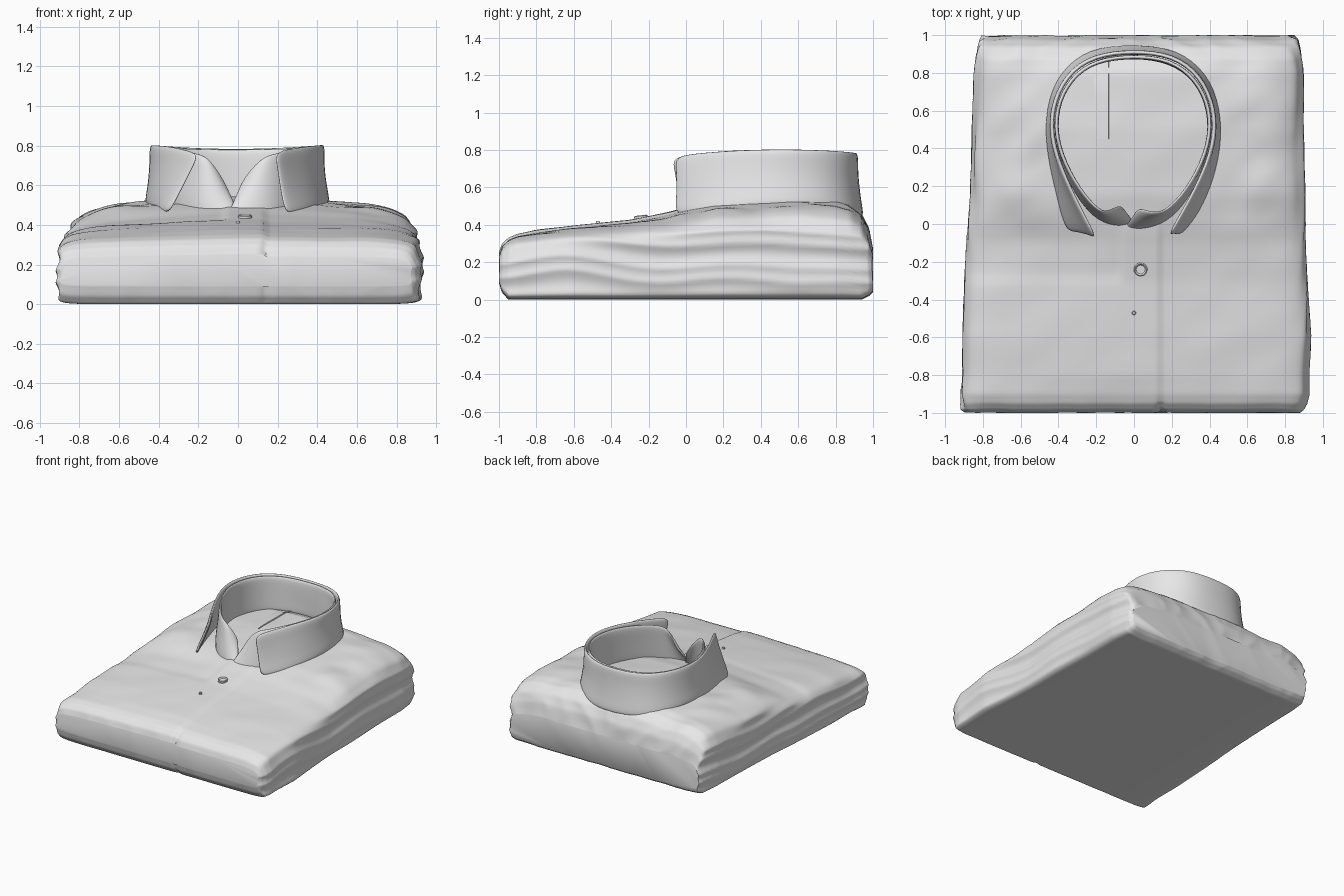
import bpy, math
from mathutils import Vector, noise

if "Cube" in bpy.data.objects:
    bpy.data.objects.remove(bpy.data.objects["Cube"])

cloth = bpy.data.materials.new("light_grey_cloth")
cloth.diffuse_color = (0.8, 0.8, 0.8, 1)
cloth.use_nodes = True
cloth.node_tree.nodes["Principled BSDF"].inputs["Base Color"].default_value = cloth.diffuse_color


def add_mesh(name, verts, faces, sharp=50):
    me = bpy.data.meshes.new(name)
    me.from_pydata(verts, [], faces)
    me.materials.append(cloth)
    me.shade_smooth()
    me.set_sharp_from_angle(angle=math.radians(sharp))
    ob = bpy.data.objects.new(name, me)
    bpy.context.collection.objects.link(ob)
    return ob


def ramp(a, b, t):
    """Smooth 0 to 1 as t goes from a to b (either direction)."""
    t = max(0, min(1, (t - a) / (b - a)))
    return t * t * (3 - 2 * t)


# Folded body stations: y, left width, right width, bottom z, top z, edge drop
STATIONS = [
    (-1.0, .90, .88, .09, .24, .00), (-.985, .92, .90, .04, .285, .00),
    (-.95, .92, .92, .00, .318, .00), (-.9, .92, .93, .00, .338, .00),
    (-.8, .91, .93, .00, .36, .01), (-.6, .91, .94, .00, .385, .01),
    (-.3, .90, .92, .00, .415, .02), (-.1, .89, .91, .00, .455, .04),
    (.0, .88, .91, .00, .485, .05), (.15, .87, .91, .00, .52, .06),
    (.5, .86, .90, .00, .545, .06), (.8, .85, .90, .00, .54, .06),
    (.88, .84, .89, .00, .51, .04), (.94, .83, .88, .00, .46, .03),
    (.98, .82, .87, .02, .38, .02), (1.0, .81, .85, .04, .27, .00)]


def station(y):
    for p, q in zip(STATIONS, STATIONS[1:]):
        if y <= q[0]:
            t = (y - p[0]) / (q[0] - p[0])
            return [u + (v - u) * t for u, v in zip(p, q)]
    return list(STATIONS[-1])


def square(n_top, n_side):
    """Points around a unit square, used as the start of each section."""
    pts = [(-1 + 2 * i / n_top, 1) for i in range(n_top)]
    pts += [(1, 1 - 2 * i / n_side) for i in range(n_side)]
    pts += [(1 - 2 * i / n_top, -1) for i in range(n_top)]
    pts += [(-1, -1 + 2 * i / n_side) for i in range(n_side)]
    return pts


def body_point(a, b, y):
    _, wl, wr, zb, zt, drop = station(y)
    n = 6 if b > 0 else 14
    k = (abs(a) ** n + abs(b) ** n) ** (-1 / n)
    a, b = a * k, b * k
    x = a * (wr if a > 0 else wl)
    z = (zb + zt) / 2 + b * (zt - zb) / 2
    up = ramp(.2, .9, b)
    z -= up * drop * abs(a) ** 1.4
    # soft wrinkles, stronger over the shoulders
    amp = .004 + .018 * ramp(-.3, .2, y) * ramp(.4, .7, abs(a))
    z += up * amp * noise.noise(Vector((x * 3 + y * 2, y * 5 - x * 3, 1)))
    # overlapping front placket and its short side edge
    front = ramp(.1, -.1, y)
    z += up * .012 * front * ramp(.15, .125, x) * ramp(-.6, -.05, x)
    z -= up * .01 * front * ramp(-.33, -.25, y) * ramp(-.05, -.085, x)
    # lengthwise folds on the sides
    side = ramp(.9, 1, abs(a)) * (1 - abs(b) ** 6)
    wob = noise.noise(Vector((y * 1.6, z * 2, a)))
    x -= math.copysign(side * (.006 + .014 * math.sin(34 * z + 2.5 * wob + y)), a)
    # uneven back and front edges
    end = noise.noise(Vector((x * 5, z * 5, 3)))
    y -= .02 * ramp(.8, .97, y) * abs(end)
    y += ramp(-.9, -.97, y) * (.015 * max(0, 1 - abs(x - .14) / .03) + .006 * abs(end))
    return (x, y, max(z, 0))


ROWS = 100
section = square(100, 30)
m = len(section)
verts = [body_point(a, b, -math.cos(math.pi * j / ROWS)) for j in range(ROWS + 1) for a, b in section]
faces = [(j * m + i, j * m + (i + 1) % m, (j + 1) * m + (i + 1) % m, (j + 1) * m + i)
         for j in range(ROWS) for i in range(m)]
faces += [tuple(reversed(range(m))), tuple(ROWS * m + i for i in range(m))]
add_mesh("folded_body", verts, faces)


def collar_strip(name, tops, bottoms, bulge, thick, top_shift, low_shift):
    """Mirrored wall around the neck; the shifts offset its left front end."""
    def both(pts, shift):
        left = [Vector((-x - .01, y, z)) for x, y, z in pts[1:]]
        left[-1] += Vector(shift)
        left[-2] += Vector(shift) / 2
        return [Vector(p) for p in pts[::-1]] + left
    vs, rows, centre = [], 5, Vector((0, .5, 0))
    for t, b in zip(both(tops, top_shift), both(bottoms, low_shift)):
        out = t - centre
        out.z = 0
        out.normalize()
        for r in range(rows):
            f = r / (rows - 1)
            p = t.lerp(b, f) + out * bulge * math.sin(math.pi * f)
            vs.append(p + Vector((1, 1, .8)) * .008 * noise.noise(p * 6))
    cols = len(vs) // rows
    fs = [(c * rows + r, c * rows + r + 1, (c + 1) * rows + r + 1, (c + 1) * rows + r)
          for c in range(cols - 1) for r in range(rows - 1)]
    ob = add_mesh(name, vs, fs, 180)
    mod = ob.modifiers.new("thickness", 'SOLIDIFY')
    mod.thickness, mod.offset = thick, 0
    mod = ob.modifiers.new("soft", 'SUBSURF')
    mod.levels = mod.render_levels = 2


# Turned-down outer collar with two points
collar_strip("collar_leaf",
             [(0, .915, .785), (.2, .895, .79), (.35, .79, .80), (.43, .61, .805), (.425, .42, .805),
              (.345, .22, .80), (.255, .06, .785), (.18, -.07, .765)],
             [(0, .945, .44), (.23, .925, .45), (.385, .80, .49), (.455, .61, .51), (.455, .40, .50),
              (.40, .18, .48), (.32, .03, .46), (.24, -.06, .45)],
             -.01, .025, (0, -.01, 0), (-.10, .02, .01))

# Inner neck band crossing at the front
collar_strip("collar_band",
             [(0, .89, .78), (.19, .87, .785), (.33, .77, .79), (.405, .61, .795), (.40, .42, .795),
              (.31, .22, .785), (.19, .08, .765), (.11, .05, .74), (.02, .09, .62)],
             [(0, .89, .50), (.19, .87, .50), (.33, .77, .50), (.405, .61, .50), (.405, .42, .50),
              (.32, .19, .48), (.20, .03, .45), (.07, -.03, .43), (-.07, -.05, .42)],
             .0, .022, (-.04, .02, 0), (-.04, .03, .01))


# Button: dished disc with a raised rim, and a small stitch knot lower down
def button(name, x, y, z, r, tilt):
    prof = [(r, .0), (r, .014), (r * .85, .018), (r * .65, .010)]
    n, k = 20, len(prof)
    vs = [(p * math.cos(2 * math.pi * i / n), p * math.sin(2 * math.pi * i / n), h)
          for p, h in prof for i in range(n)]
    fs = [(j * n + i, j * n + (i + 1) % n, (j + 1) * n + (i + 1) % n, (j + 1) * n + i)
          for j in range(k - 1) for i in range(n)]
    fs += [tuple(reversed(range(n))), tuple((k - 1) * n + i for i in range(n))]
    ob = add_mesh(name, vs, fs, 40)
    ob.location, ob.rotation_euler = (x, y, z), (tilt, 0, 0)


button("front_button", .035, -.24, .433, .036, .12)
button("lower_stitch", 0, -.47, .402, .011, .08)

# Folded cloth edge visible on the floor inside the neck
fold = [(x, y, body_point(x / .87, 1, y)[2] + dz)
        for y in (.45, .56, .67, .78, .88) for x, dz in ((-.30, -.01), (-.135, .008), (-.13, -.01))]
add_mesh("inner_fold", fold, [(3 * j + i, 3 * j + i + 1, 3 * j + i + 4, 3 * j + i + 3)
                              for j in range(4) for i in range(2)], 30)
